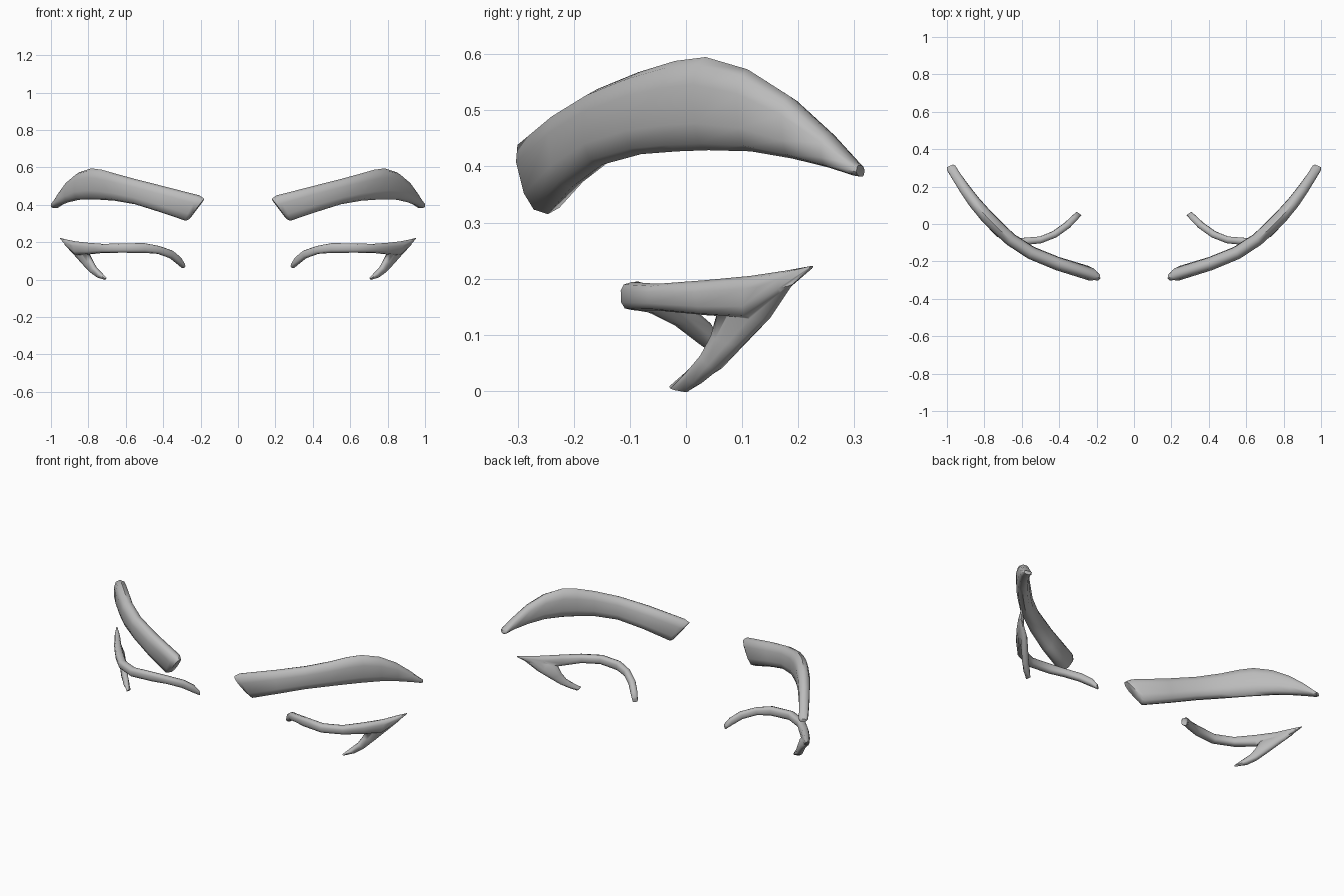
import bpy, bmesh, math
from mathutils import Vector

grey = bpy.data.materials.new("mid grey")
grey.diffuse_color = (0.5, 0.5, 0.5, 1)


def soft(v):
    # rounded-box section curve
    return math.copysign(abs(v) ** 0.75, v)


def loft(name, stations, sides=10):
    """Skin rounded sections; each station is (edge A, edge B, thickness)."""
    mids = [(Vector(a) + Vector(b)) / 2 for a, b, t in stations]
    bm = bmesh.new()
    rings = []
    for i, (a, b, t) in enumerate(stations):
        half = (Vector(a) - Vector(b)) / 2
        along = mids[min(i + 1, len(mids) - 1)] - mids[max(i - 1, 0)]
        side = half.cross(along).normalized() * t / 2
        ring = []
        for k in range(sides):
            ang = 2 * math.pi * k / sides
            ring.append(bm.verts.new(mids[i] + half * soft(math.cos(ang)) + side * soft(math.sin(ang))))
        rings.append(ring)
    for r, s in zip(rings, rings[1:]):
        for k in range(sides):
            j = (k + 1) % sides
            bm.faces.new((r[k], r[j], s[j], s[k]))
    bm.faces.new(rings[0])
    bm.faces.new(rings[-1])
    bmesh.ops.recalc_face_normals(bm, faces=bm.faces[:])
    me = bpy.data.meshes.new(name)
    bm.to_mesh(me)
    bm.free()
    me.materials.append(grey)
    ob = bpy.data.objects.new(name, me)
    bpy.context.collection.objects.link(ob)
    bpy.ops.object.select_all(action='DESELECT')
    ob.select_set(True)
    bpy.context.view_layer.objects.active = ob
    bpy.ops.object.shade_smooth_by_angle(angle=math.radians(50))
    return ob


# Arched brow: upper edge, lower edge, thickness
brow = loft("brow", [
    ((0.180, -0.290, 0.432), (0.262, -0.246, 0.322), 0.045),
    ((0.205, -0.280, 0.450), (0.280, -0.246, 0.315), 0.072),
    ((0.400, -0.218, 0.500), (0.420, -0.205, 0.362), 0.072),
    ((0.550, -0.158, 0.538), (0.550, -0.150, 0.403), 0.070),
    ((0.660, -0.085, 0.568), (0.660, -0.080, 0.422), 0.070),
    ((0.730, -0.020, 0.588), (0.730, -0.015, 0.427), 0.072),
    ((0.785, 0.035, 0.595), (0.785, 0.040, 0.429), 0.072),
    ((0.850, 0.110, 0.573), (0.850, 0.115, 0.427), 0.068),
    ((0.905, 0.185, 0.525), (0.905, 0.190, 0.414), 0.060),
    ((0.950, 0.255, 0.460), (0.950, 0.255, 0.398), 0.054),
    ((0.976, 0.300, 0.412), (0.978, 0.298, 0.384), 0.052),
    ((0.982, 0.312, 0.402), (0.984, 0.310, 0.382), 0.036),
])

# Upper lash line, ending in a pointed wing
lash = loft("lash_line", [
    ((0.296, 0.058, 0.088), (0.292, 0.054, 0.062), 0.030),
    ((0.312, 0.036, 0.122), (0.322, 0.030, 0.083), 0.036),
    ((0.350, -0.004, 0.155), (0.365, -0.010, 0.115), 0.038),
    ((0.420, -0.055, 0.180), (0.430, -0.055, 0.138), 0.038),
    ((0.500, -0.085, 0.195), (0.500, -0.085, 0.143), 0.038),
    ((0.620, -0.097, 0.194), (0.620, -0.095, 0.144), 0.042),
    ((0.720, -0.050, 0.191), (0.720, -0.048, 0.143), 0.046),
    ((0.800, 0.030, 0.197), (0.795, 0.035, 0.135), 0.046),
    ((0.870, 0.115, 0.205), (0.860, 0.110, 0.130), 0.040),
    ((0.915, 0.175, 0.214), (0.905, 0.170, 0.172), 0.030),
    ((0.950, 0.225, 0.223), (0.947, 0.220, 0.216), 0.008),
])

# Lower prong sweeping down and inward from the wing
prong = loft("lash_prong", [
    ((0.925, 0.190, 0.190), (0.875, 0.105, 0.190), 0.022),
    ((0.868, 0.150, 0.130), (0.800, 0.056, 0.142), 0.036),
    ((0.825, 0.100, 0.080), (0.780, 0.048, 0.100), 0.036),
    ((0.785, 0.058, 0.038), (0.762, 0.032, 0.066), 0.036),
    ((0.745, 0.028, 0.014), (0.735, 0.000, 0.034), 0.032),
    ((0.708, 0.006, 0.001), (0.706, -0.030, 0.008), 0.012),
])
prong.hide_render = True
prong.hide_set(True)

join = lash.modifiers.new("join prong", 'BOOLEAN')
join.operation = 'UNION'
join.solver = 'EXACT'
join.object = prong

# Left side copies
for ob in (brow, lash):
    ob.modifiers.new("mirror", 'MIRROR').use_axis[0] = True
